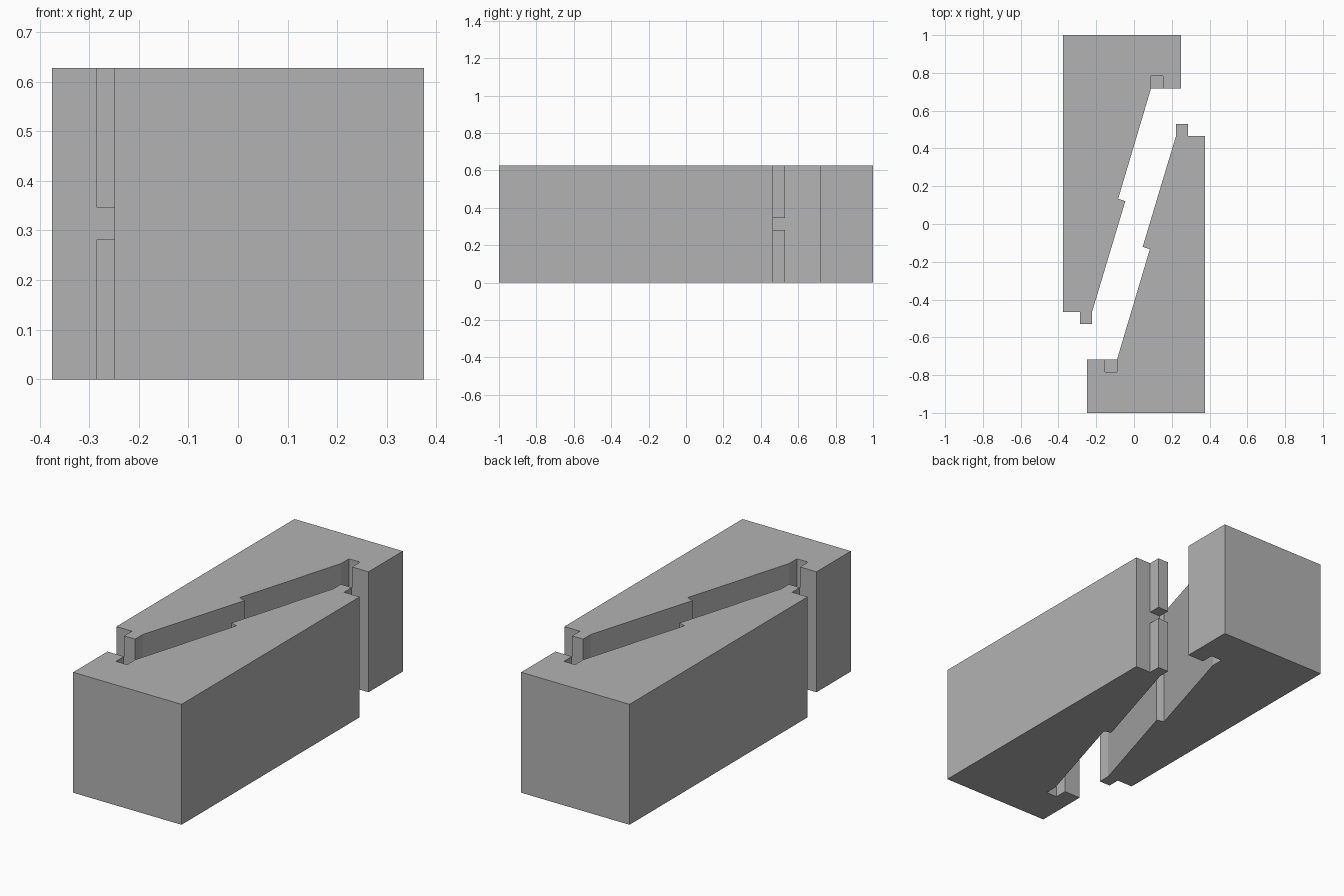
import bpy
import bmesh
from math import pi
from mathutils import Matrix

cube = bpy.data.objects.get("Cube")
if cube:
    bpy.data.objects.remove(cube, do_unlink=True)

HEIGHT = 0.627
GAP_LOW, GAP_HIGH = 0.282, 0.346

grey = bpy.data.materials.new("plain grey")
grey.use_nodes = True
colour = (0.45, 0.45, 0.45, 1)
grey.diffuse_color = colour
grey.node_tree.nodes["Principled BSDF"].inputs["Base Color"].default_value = colour


def prism(name, outline, low, high, turn):
    """Extrude a plan outline from low to high, turned about the z axis."""
    bm = bmesh.new()
    base = bm.faces.new([bm.verts.new((x, y, low)) for x, y in outline])
    top = bmesh.ops.extrude_face_region(bm, geom=[base])["geom"]
    moved = [v for v in top if isinstance(v, bmesh.types.BMVert)]
    bmesh.ops.translate(bm, verts=moved, vec=(0, 0, high - low))
    bmesh.ops.recalc_face_normals(bm, faces=bm.faces)
    bm.transform(Matrix.Rotation(turn, 4, "Z"))
    mesh = bpy.data.meshes.new(name)
    bm.to_mesh(mesh)
    bm.free()
    mesh.materials.append(grey)
    obj = bpy.data.objects.new(name, mesh)
    bpy.context.collection.objects.link(obj)
    return obj


def rectangle(x0, x1, y0, y1):
    return [(x0, y0), (x1, y0), (x1, y1), (x0, y1)]


# Plan of one half: square end, open mortise, stepped slanted face, shoulder
half_plan = [
    (-0.375, 1), (0.249, 1), (0.249, 0.718),
    (0.154, 0.718), (0.154, 0.784), (0.09, 0.784), (0.09, 0.718),
    (-0.084, 0.133), (-0.046, 0.121),
    (-0.222, -0.465), (-0.375, -0.465),
]

# The two halves are the same part turned half way round
for side, turn in (("back", 0), ("front", pi)):
    prism(side + "_beam_half", half_plan, 0, HEIGHT, turn)
    # Web left across the middle of the mortise
    prism(side + "_mortise_web", rectangle(0.09, 0.154, 0.718, 0.8),
          GAP_LOW, GAP_HIGH, turn)
    # Stub tenon split in two so that it clears the web
    tenon = rectangle(-0.285, -0.222, -0.529, -0.42)
    prism(side + "_lower_tenon", tenon, 0, GAP_LOW, turn)
    prism(side + "_upper_tenon", tenon, GAP_HIGH, HEIGHT, turn)
